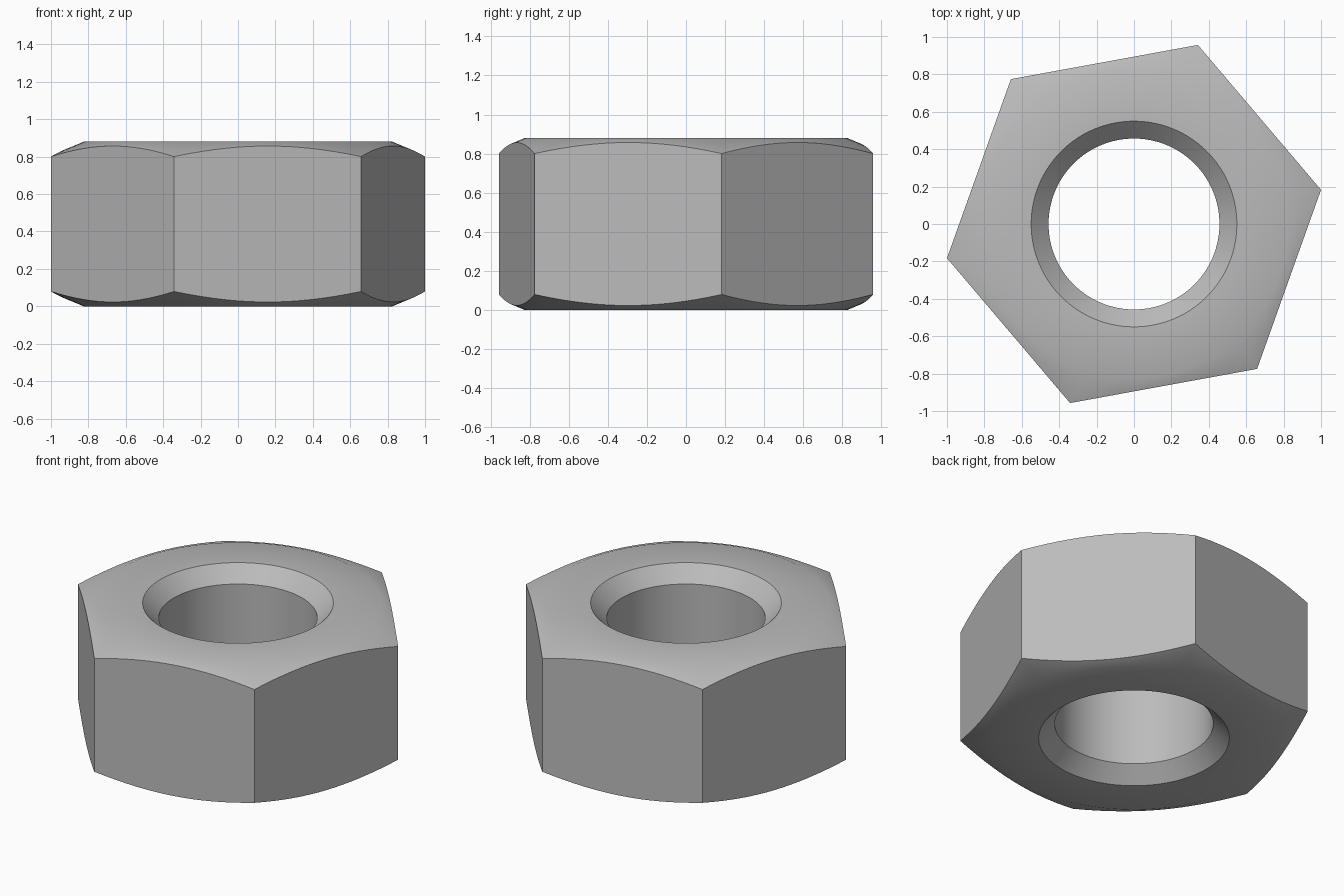
import bpy, bmesh, math

if "Cube" in bpy.data.objects:
    bpy.data.objects.remove(bpy.data.objects["Cube"])

HEIGHT = 0.88
CORNER_R = 1.0165
APOTHEM = CORNER_R * math.cos(math.pi / 6)
FACE_R = 0.825            # where the flat face meets the outer chamfer
SLOPE = 0.415             # drop of the outer chamfer per unit radius
BORE_R, MOUTH_R = 0.457, 0.55
TURN = math.radians(10.35)
SEGS = 96

steel = bpy.data.materials.new("steel_grey")
steel.use_nodes = True
grey = (0.5, 0.5, 0.5, 1)
steel.diffuse_color = grey
steel.node_tree.nodes["Principled BSDF"].inputs["Base Color"].default_value = grey


def hex_radius(angle):
    """Distance from the axis to the hexagon's wall."""
    side = math.pi / 3
    return APOTHEM / math.cos(angle % side - side / 2)


def chamfer_depth(angle):
    return SLOPE * (hex_radius(angle) - FACE_R)


bm = bmesh.new()


def ring(radius, height):
    verts = []
    for i in range(SEGS):
        a = i * math.tau / SEGS
        r, z = radius(a), height(a)
        verts.append(bm.verts.new((r * math.cos(a + TURN), r * math.sin(a + TURN), z)))
    return verts


def circle(radius, z):
    return ring(lambda a: radius, lambda a: z)


# Closed section, from the bottom of the bore outwards and over the top
sink = MOUTH_R - BORE_R
rings = [
    circle(BORE_R, sink),
    circle(MOUTH_R, 0),
    circle(FACE_R, 0),
    ring(hex_radius, chamfer_depth),
    ring(hex_radius, lambda a: HEIGHT - chamfer_depth(a)),
    circle(FACE_R, HEIGHT),
    circle(MOUTH_R, HEIGHT),
    circle(BORE_R, HEIGHT - sink),
]
for lower, upper in zip(rings, rings[1:] + rings[:1]):
    for i in range(SEGS):
        j = (i + 1) % SEGS
        bm.faces.new((lower[i], lower[j], upper[j], upper[i]))
bmesh.ops.recalc_face_normals(bm, faces=bm.faces)

mesh = bpy.data.meshes.new("hex_nut")
bm.to_mesh(mesh)
bm.free()
mesh.materials.append(steel)
nut = bpy.data.objects.new("hex_nut", mesh)
bpy.context.collection.objects.link(nut)

# Smooth bore and chamfers, crisp edges
bpy.ops.object.select_all(action="DESELECT")
nut.select_set(True)
bpy.context.view_layer.objects.active = nut
bpy.ops.object.shade_smooth_by_angle(angle=math.radians(30))
